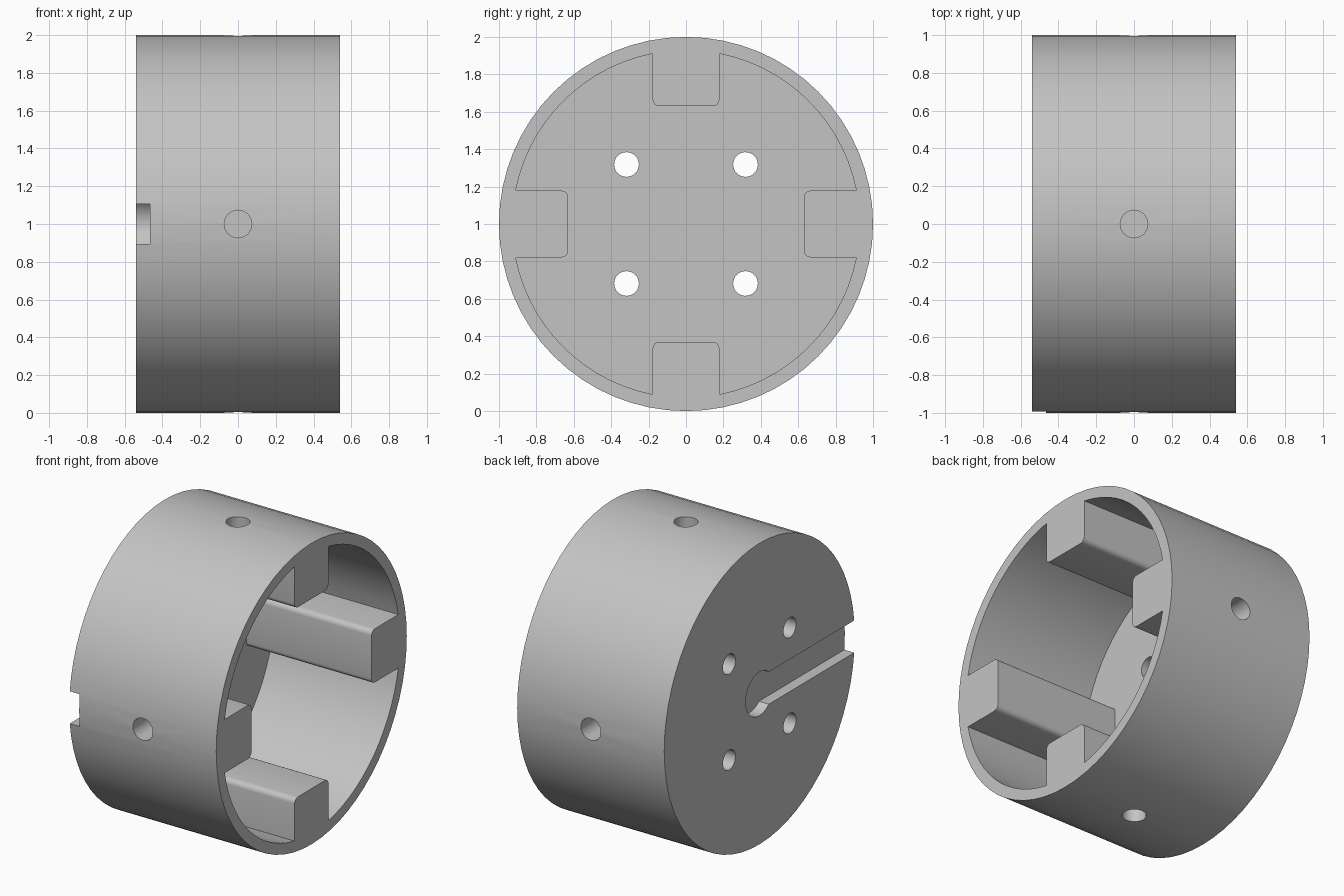
import bpy, bmesh
from math import sin, cos, asin, pi, radians
from mathutils import Matrix, Vector

if "Cube" in bpy.data.objects:
    bpy.data.objects.remove(bpy.data.objects["Cube"])

HALF = 0.54          # half length along x
FLOOR = 0.16         # thickness of the closed end
R_IN = 0.928         # inner wall radius
BLOCK_W, BLOCK_R, FILLET = 0.178, 0.63, 0.035
SLOT_W, KEY_R = 0.107, 0.145
CENTRE = Matrix.Translation((0, 0, 1))

grey = bpy.data.materials.new("grey")
grey.use_nodes = True
colour = (0.55, 0.55, 0.55, 1)
grey.diffuse_color = colour
grey.node_tree.nodes["Principled BSDF"].inputs["Base Color"].default_value = colour


def arc(cy, cz, r, a0, a1, n):
    return [Vector((cy + r * cos(a0 + (a1 - a0) * i / n),
                    cz + r * sin(a0 + (a1 - a0) * i / n))) for i in range(n + 1)]


def circle(cy, cz, r, n):
    return arc(cy, cz, r, 0, 2 * pi, n)[:-1]


def prism(name, outline, x0, x1, turn=Matrix.Identity(4)):
    """Closed solid from a (y, z) outline along x, turned about the hub centre."""
    bm = bmesh.new()
    start = [bm.verts.new((x0, p.x, p.y)) for p in outline]
    end = [bm.verts.new((x1, p.x, p.y)) for p in outline]
    bm.faces.new(start[::-1])
    bm.faces.new(end)
    for i in range(len(outline)):
        bm.faces.new((start[i - 1], start[i], end[i], end[i - 1]))
    bmesh.ops.recalc_face_normals(bm, faces=bm.faces[:])
    bm.transform(CENTRE @ turn)
    mesh = bpy.data.meshes.new(name)
    bm.to_mesh(mesh)
    bm.free()
    mesh.materials.append(grey)
    obj = bpy.data.objects.new(name, mesh)
    bpy.context.scene.collection.objects.link(obj)
    return obj


# Outer drum
hub = prism("round_housing", circle(0, 0, 1, 64), -HALF, HALF)
cutters = []

# Cavity outline: wall arcs interrupted by four filleted blocks
a = asin(BLOCK_W / R_IN)
w, r = BLOCK_W - FILLET, BLOCK_R + FILLET
quarter = (arc(0, 0, R_IN, a, pi / 2 - a, 14)
           + arc(w, r, FILLET, 0, -pi / 2, 5)
           + arc(-w, r, FILLET, -pi / 2, -pi, 5))
cavity = [Matrix.Rotation(k * pi / 2, 2) @ p for k in range(4) for p in quarter]
cutters.append(prism("cavity_cutter", cavity, -HALF + FLOOR, HALF + 0.1))

# Keyhole recess in the closed end, running out to the front
b = asin(SLOT_W / KEY_R)
keyhole = arc(0, 0, KEY_R, b - pi, pi - b, 32)
keyhole += [Vector((-1.1, SLOT_W)), Vector((-1.1, -SLOT_W))]
cutters.append(prism("keyhole_cutter", keyhole, -HALF - 0.1, -HALF + 0.073))

# Bolt holes through the closed end
for sy in (-1, 1):
    for sz in (-1, 1):
        cutters.append(prism("bolt_hole_cutter", circle(sy * 0.318, sz * 0.318, 0.066, 32),
                             -HALF - 0.1, -HALF + FLOOR + 0.1))

# Blind radial holes into each block
for k in range(4):
    turn = Matrix.Rotation(k * pi / 2, 4, "X") @ Matrix.Rotation(-pi / 2, 4, "Y")
    cutters.append(prism("radial_hole_cutter", circle(0, 0, 0.073, 32), 0.75, 1.1, turn))

# Cut the drum
for c in cutters:
    c.hide_render = True
    mod = hub.modifiers.new(c.name, "BOOLEAN")
    mod.operation = "DIFFERENCE"
    mod.solver = "EXACT"
    mod.object = c
bpy.context.view_layer.update()
cut_hub = hub.evaluated_get(bpy.context.evaluated_depsgraph_get())
finished = bpy.data.meshes.new_from_object(cut_hub)
hub.modifiers.clear()
hub.data = finished
for c in cutters:
    bpy.data.objects.remove(c)

# Smooth the round walls, keep the rims sharp
bpy.ops.object.select_all(action="DESELECT")
bpy.context.view_layer.objects.active = hub
hub.select_set(True)
bpy.ops.object.shade_smooth_by_angle(angle=radians(30))
